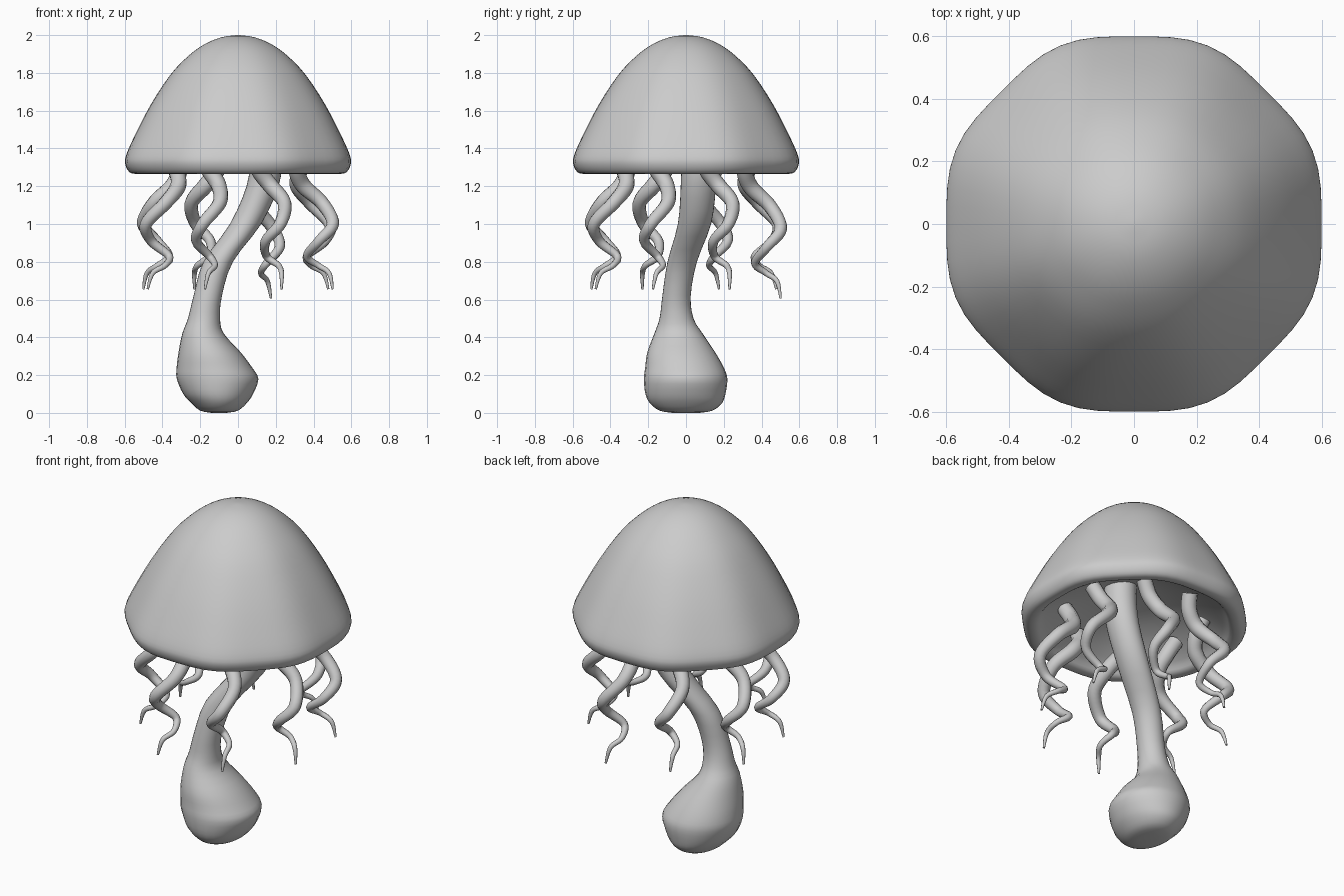
import bpy, bmesh, math

if "Cube" in bpy.data.objects:
    bpy.data.objects.remove(bpy.data.objects["Cube"])


def spline(pts, n):
    """Catmull-Rom resampling of tuples of any length."""
    out = []
    for i in range(len(pts) - 1):
        p0, p1, p2 = pts[max(i - 1, 0)], pts[i], pts[i + 1]
        p3 = pts[min(i + 2, len(pts) - 1)]
        for k in range(n):
            t = k / n
            out.append(tuple(
                0.5 * (2 * b + (c - a) * t + (2 * a - 5 * b + 4 * c - d) * t * t
                       + (3 * b - a - 3 * c + d) * t ** 3)
                for a, b, c, d in zip(p0, p1, p2, p3)))
    return out + [tuple(pts[-1])]


def loft(name, rings):
    """Skin a list of point rings and close both ends with a fan."""
    bm = bmesh.new()
    loops = [[bm.verts.new(p) for p in ring] for ring in rings]
    n = len(loops[0])
    for a, b in zip(loops, loops[1:]):
        for i in range(n):
            j = (i + 1) % n
            bm.faces.new((a[i], a[j], b[j], b[i]))
    for loop in (loops[0], loops[-1]):
        face = bm.faces.new(loop)
        bmesh.ops.poke(bm, faces=[face])
    bmesh.ops.recalc_face_normals(bm, faces=bm.faces)
    me = bpy.data.meshes.new(name)
    bm.to_mesh(me)
    bm.free()
    ob = bpy.data.objects.new(name, me)
    bpy.context.collection.objects.link(ob)
    for p in me.polygons:
        p.use_smooth = True
    return ob


# Cap: softly eight-sided bell, outer skin then rim then hollow underside (r, z)
profile = [(0.01, 2.0), (0.09, 1.988), (0.175, 1.953), (0.26, 1.893), (0.36, 1.79),
           (0.47, 1.625), (0.56, 1.455), (0.602, 1.36), (0.605, 1.315), (0.585, 1.277),
           (0.555, 1.266), (0.52, 1.275), (0.48, 1.315), (0.34, 1.39), (0.18, 1.44),
           (0.01, 1.46)]
rings = []
for r, z in spline(profile, 3):
    ring = []
    for i in range(64):
        a = 2 * math.pi * i / 64
        f = r * (1 - 0.014 * (r / 0.6) ** 2 * math.cos(8 * a))
        ring.append((f * math.cos(a), f * math.sin(a), z))
    rings.append(ring)
loft("cap", rings)

# Stem: bent stalk swelling into a lopsided bulb (z, centre x, radius x, centre y, radius y)
stem = [(0.0, -0.10, 0.04, 0.0, 0.07), (0.012, -0.10, 0.10, 0.0, 0.14),
        (0.05, -0.10, 0.145, 0.0, 0.19), (0.10, -0.105, 0.185, -0.003, 0.212),
        (0.18, -0.108, 0.216, -0.002, 0.221), (0.24, -0.125, 0.2, -0.008, 0.208),
        (0.32, -0.15, 0.165, -0.025, 0.18), (0.42, -0.185, 0.11, -0.04, 0.128),
        (0.50, -0.18, 0.085, -0.05, 0.09), (0.62, -0.16, 0.075, -0.05, 0.075),
        (0.80, -0.105, 0.078, -0.02, 0.078), (1.0, 0.04, 0.083, 0.045, 0.088),
        (1.2, 0.13, 0.085, 0.065, 0.093), (1.35, 0.15, 0.085, 0.065, 0.09),
        (1.46, 0.15, 0.085, 0.065, 0.09)]
loft("stem", [[(cx + rx * math.cos(2 * math.pi * i / 28),
                cy + ry * math.sin(2 * math.pi * i / 28), z) for i in range(28)]
              for z, cx, rx, cy, ry in spline(stem, 3)])

# Tentacles: eight tapering corkscrews (z, outward, sideways, thickness)
path = [(1.36, 0.37, -0.06, 0.043), (1.28, 0.345, -0.02, 0.043),
        (1.20, 0.36, 0.04, 0.042), (1.11, 0.45, 0.08, 0.037),
        (1.0, 0.535, 0.02, 0.033), (0.91, 0.48, -0.04, 0.027),
        (0.83, 0.395, 0.0, 0.021), (0.78, 0.44, 0.05, 0.016),
        (0.74, 0.505, 0.04, 0.013), (0.655, 0.53, 0.03, 0.006)]
pts = spline(path, 6)
for k in range(8):
    a = math.radians(22.5 + 45 * k)
    ca, sa = math.cos(a), math.sin(a)
    stretch = 1.07 if k == 1 else 1.0
    cu = bpy.data.curves.new("tentacle_%d" % (k + 1), 'CURVE')
    cu.dimensions = '3D'
    cu.bevel_depth = 1.0
    cu.bevel_resolution = 3
    cu.use_fill_caps = True
    sp = cu.splines.new('POLY')
    sp.points.add(len(pts) - 1)
    for q, (z, r, t, w) in zip(sp.points, pts):
        q.co = (r * ca - t * sa, r * sa + t * ca, 1.36 - (1.36 - z) * stretch, 1)
        q.radius = w
    sp.use_smooth = True
    ob = bpy.data.objects.new(cu.name, cu)
    bpy.context.collection.objects.link(ob)
    bpy.ops.object.select_all(action='DESELECT')
    ob.select_set(True)
    bpy.context.view_layer.objects.active = ob
    bpy.ops.object.convert(target='MESH')
